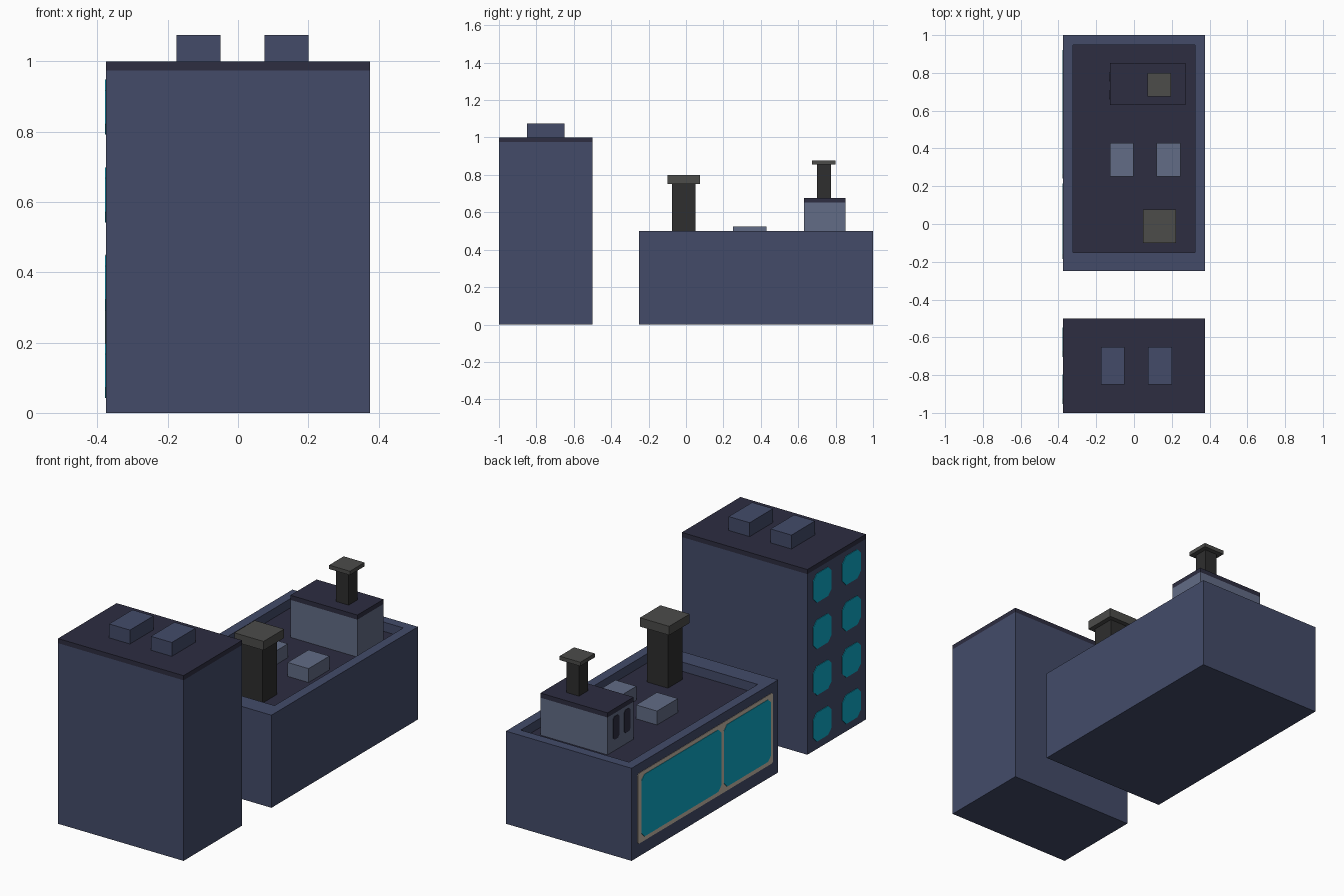
import bpy, bmesh

if "Cube" in bpy.data.objects:
    bpy.data.objects.remove(bpy.data.objects["Cube"])


def material(name, r, g, b):
    def lin(c):
        c /= 255
        return c / 12.92 if c <= 0.04045 else ((c + 0.055) / 1.055) ** 2.4
    m = bpy.data.materials.new(name)
    m.diffuse_color = (lin(r), lin(g), lin(b), 1)
    m.use_nodes = True
    m.node_tree.nodes["Principled BSDF"].inputs["Base Color"].default_value = m.diffuse_color
    return m


WALL = material("slate_blue_wall", 67, 75, 105)
ROOF = material("dark_roof", 45, 45, 65)
LIGHT = material("light_grey_blue", 98, 108, 134)
SHAFT = material("charcoal", 46, 46, 46)
CAP = material("mid_grey", 76, 76, 74)
GLASS = material("teal_glass", 14, 170, 200)
FRAME = material("tan_frame", 200, 186, 170)


def finish(name, bm, *mats):
    bmesh.ops.recalc_face_normals(bm, faces=bm.faces)
    me = bpy.data.meshes.new(name)
    bm.to_mesh(me)
    bm.free()
    for m in mats:
        me.materials.append(m)
    ob = bpy.data.objects.new(name, me)
    bpy.context.collection.objects.link(ob)
    return ob


def box_mesh(x, y, z):
    bm = bmesh.new()
    bmesh.ops.create_cube(bm, size=1)
    for v in bm.verts:
        for i, (lo, hi) in enumerate((x, y, z)):
            v.co[i] = hi if v.co[i] > 0 else lo
    return bm


def box(name, x, y, z, mat):
    return finish(name, box_mesh(x, y, z), mat)


def plate(name, x, y, z, chamfer, thick, mat):
    """Thin panel with cut corners, facing -x, standing out from the plane x."""
    (y0, y1), (z0, z1), c = y, z, chamfer
    pts = [(y0 + c, z0), (y1 - c, z0), (y1, z0 + c), (y1, z1 - c),
           (y1 - c, z1), (y0 + c, z1), (y0, z1 - c), (y0, z0 + c)]
    bm = bmesh.new()
    face = bm.faces.new([bm.verts.new((x, a, b)) for a, b in pts])
    ext = bmesh.ops.extrude_face_region(bm, geom=[face])["geom"]
    for v in ext:
        if isinstance(v, bmesh.types.BMVert):
            v.co.x -= thick
    return finish(name, bm, mat)


def chimney(name, cx, cy, z0, z1, z2, shaft_half, cap_half):
    def span(c, h):
        return (c - h, c + h)
    box(name + "_shaft", span(cx, shaft_half), span(cy, shaft_half), (z0, z1), SHAFT)
    box(name + "_cap", span(cx, cap_half), span(cy, cap_half), (z1, z2), CAP)


W = (-0.375, 0.375)

# Tall building with roof slab and two roof units
box("tower_body", W, (-1, -0.5), (0, 0.975), WALL)
box("tower_roof", W, (-1, -0.5), (0.975, 1.0), ROOF)
for i, x in enumerate((-0.175, 0.075)):
    box(f"tower_roof_unit_{i}", (x, x + 0.125), (-0.85, -0.65), (1.0, 1.075), WALL)

# Tower windows: two columns, four rows
for row in range(4):
    for col, cy in enumerate((-0.625, -0.875)):
        cz = 0.12 + 0.25 * row
        plate(f"tower_window_{row}_{col}", -0.375, (cy - 0.078, cy + 0.078),
              (cz - 0.078, cz + 0.078), 0.03, 0.003, GLASS)

# Low building: top face inset and pushed down to leave a parapet
bm = box_mesh(W, (-0.25, 1), (0, 0.5))
bm.faces.ensure_lookup_table()
top = max(bm.faces, key=lambda f: f.calc_center_median().z)
bmesh.ops.inset_region(bm, faces=[top], thickness=0.073)
for v in top.verts:
    if v.co.y < 0:
        v.co.y = -0.15
floor = bmesh.ops.extrude_discrete_faces(bm, faces=[top])["faces"][0]
for v in floor.verts:
    v.co.z = 0.45
floor.material_index = 1
finish("low_building", bm, WALL, ROOF)

# Shop front: frame with two panes
plate("shop_frame", -0.375, (-0.205, 0.95), (0.07, 0.45), 0.01, 0.002, FRAME)
for i, y in enumerate(((0.24, 0.92), (-0.185, 0.215))):
    plate(f"shop_pane_{i}", -0.377, y, (0.093, 0.428), 0.025, 0.002, GLASS)

# Roof units on the low building
for i, x in enumerate((-0.128, 0.12)):
    box(f"low_roof_unit_{i}", (x, x + 0.125), (0.252, 0.43), (0.45, 0.525), LIGHT)

# Roof hut with dark lid and two narrow openings
box("hut_body", (-0.128, 0.272), (0.63, 0.853), (0.45, 0.652), LIGHT)
box("hut_roof", (-0.128, 0.272), (0.63, 0.853), (0.652, 0.677), ROOF)
for i, y in enumerate(((0.755, 0.805), (0.66, 0.71))):
    plate(f"hut_opening_{i}", -0.128, y, (0.51, 0.635), 0.01, 0.002, ROOF)

# Chimneys
chimney("large_chimney", 0.135, -0.012, 0.45, 0.752, 0.8, 0.0625, 0.0875)
chimney("small_chimney", 0.134, 0.737, 0.677, 0.855, 0.876, 0.0375, 0.062)
